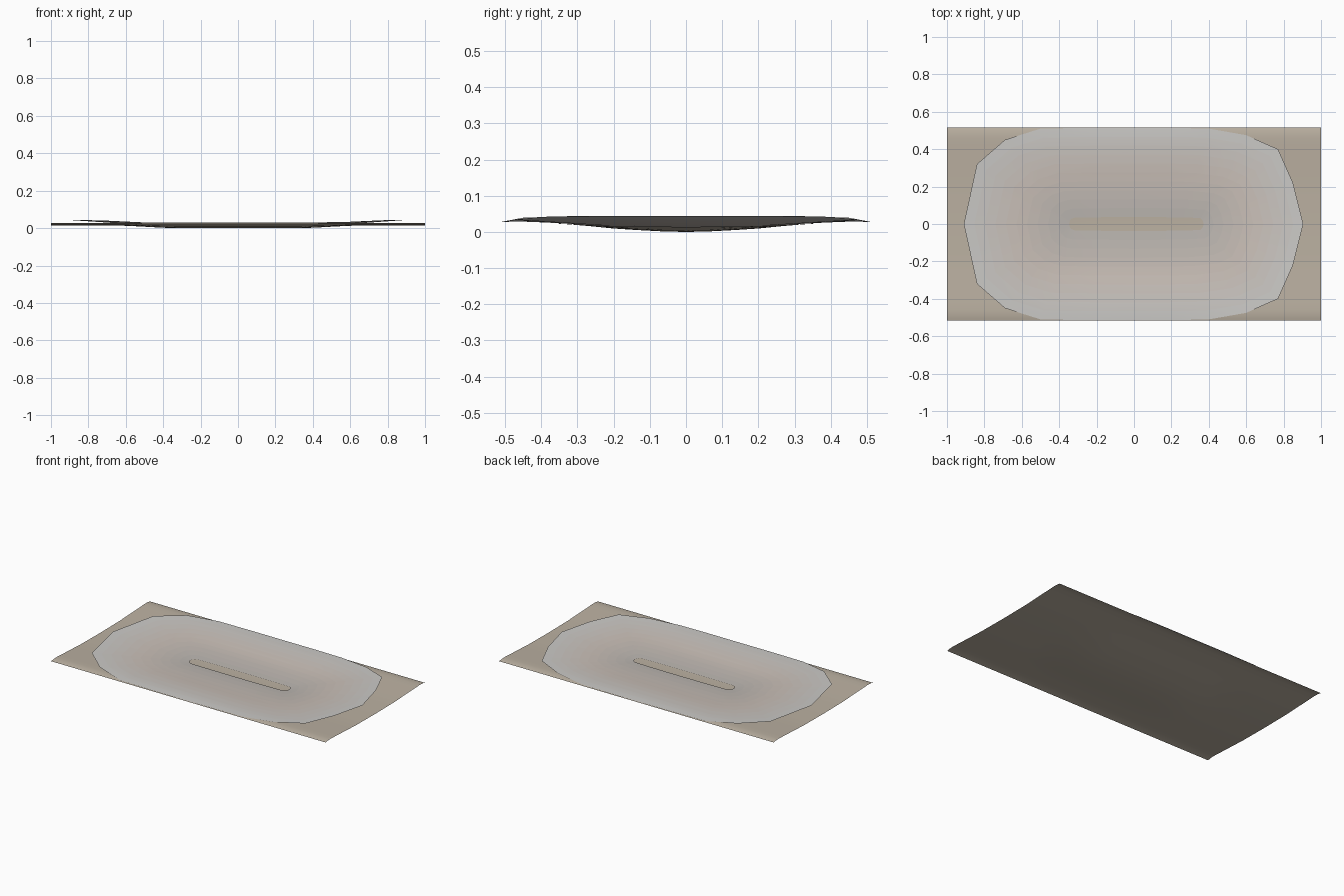
import bpy, bmesh, math
from mathutils import Vector

if "Cube" in bpy.data.objects:
    bpy.data.objects.remove(bpy.data.objects["Cube"])


def material(name, rgb):
    m = bpy.data.materials.new(name)
    m.diffuse_color = (*rgb, 1)
    m.use_nodes = True
    m.node_tree.nodes["Principled BSDF"].inputs["Base Color"].default_value = m.diffuse_color
    return m


def lerp_table(table, v):
    for (a, za), (b, zb) in zip(table, table[1:]):
        if v <= b:
            return za + (zb - za) * (v - a) / (b - a)
    return table[-1][1]


def finish(bm, name, mats):
    bm.normal_update()
    me = bpy.data.meshes.new(name)
    bm.to_mesh(me)
    bm.free()
    ob = bpy.data.objects.new(name, me)
    bpy.context.collection.objects.link(ob)
    for m in mats:
        me.materials.append(m)
    for p in me.polygons:
        p.use_smooth = True
    return ob


# Height of the base: shallow trough with curled long edges and a central dip
PROFILE = [(0, .014), (.2, .016), (.33, .022), (.42, .026), (.46, .028),
           (.49, .027), (.505, .024), (.515, .022)]


def base_z(x, y):
    d = math.hypot(max(abs(x) - .3, 0), y)
    dip = .5 + .5 * math.cos(math.pi * min(d / .38, 1))
    return lerp_table(PROFILE, abs(y)) - .014 * dip


# Base sheet
bm = bmesh.new()
ys = sorted({s * y for s in (-1, 1)
             for y in (0, .07, .14, .2, .27, .33, .38, .42, .46, .49, .505, .515)})
xs = [-1 + i / 16 for i in range(33)]
grid = [[bm.verts.new((x, y, base_z(x, y))) for x in xs] for y in ys]
for r0, r1 in zip(grid, grid[1:]):
    for i in range(len(xs) - 1):
        bm.faces.new((r0[i], r0[i + 1], r1[i + 1], r1[i]))
finish(bm, "base_sheet", [material("base_brown", (.50, .44, .36))])

# Oval upper sheet: half outline mirrored in y, slot in the middle
half = [(.905, 0), (.85, .22), (.77, .40), (.6, .475), (.4, .51), (.2, .514),
        (0, .514), (-.25, .514), (-.5, .51), (-.69, .45), (-.84, .32), (-.91, 0)]
outline = half + [(x, -y) for x, y in half[-2:0:-1]]
BANDS = 10
RIM = [(0, .027), (.5, .028), (.7, .040), (.85, .044), (1, .044)]
bm = bmesh.new()
rings = []
for k in range(BANDS + 1):
    t = k / BANDS
    ring = []
    for x, y in outline:
        p = Vector((x, y))
        c = Vector((max(-.31, min(.335, x * .6)), 0))
        inner = c + (p - c).normalized() * .037
        q = inner.lerp(p, t)
        z = .006 + (lerp_table(RIM, abs(x)) - .006) * t
        ring.append(bm.verts.new((q.x, q.y, max(z, base_z(q.x, q.y) + .0015))))
    rings.append(ring)
n = len(outline)
for k in range(BANDS):
    for i in range(n):
        j = (i + 1) % n
        f = bm.faces.new((rings[k][i], rings[k + 1][i], rings[k + 1][j], rings[k][j]))
        f.material_index = k

# Colour bands from grey centre through pink to pale grey rim
stops = [Vector((.50, .47, .44)), Vector((.60, .53, .48)), Vector((.60, .59, .57))]
mats = []
for k in range(BANDS):
    s = 2 * k / (BANDS - 1)
    a = min(int(s), 1)
    mats.append(material("oval_band_%d" % k, stops[a].lerp(stops[a + 1], s - a)))
finish(bm, "oval_sheet", mats)
